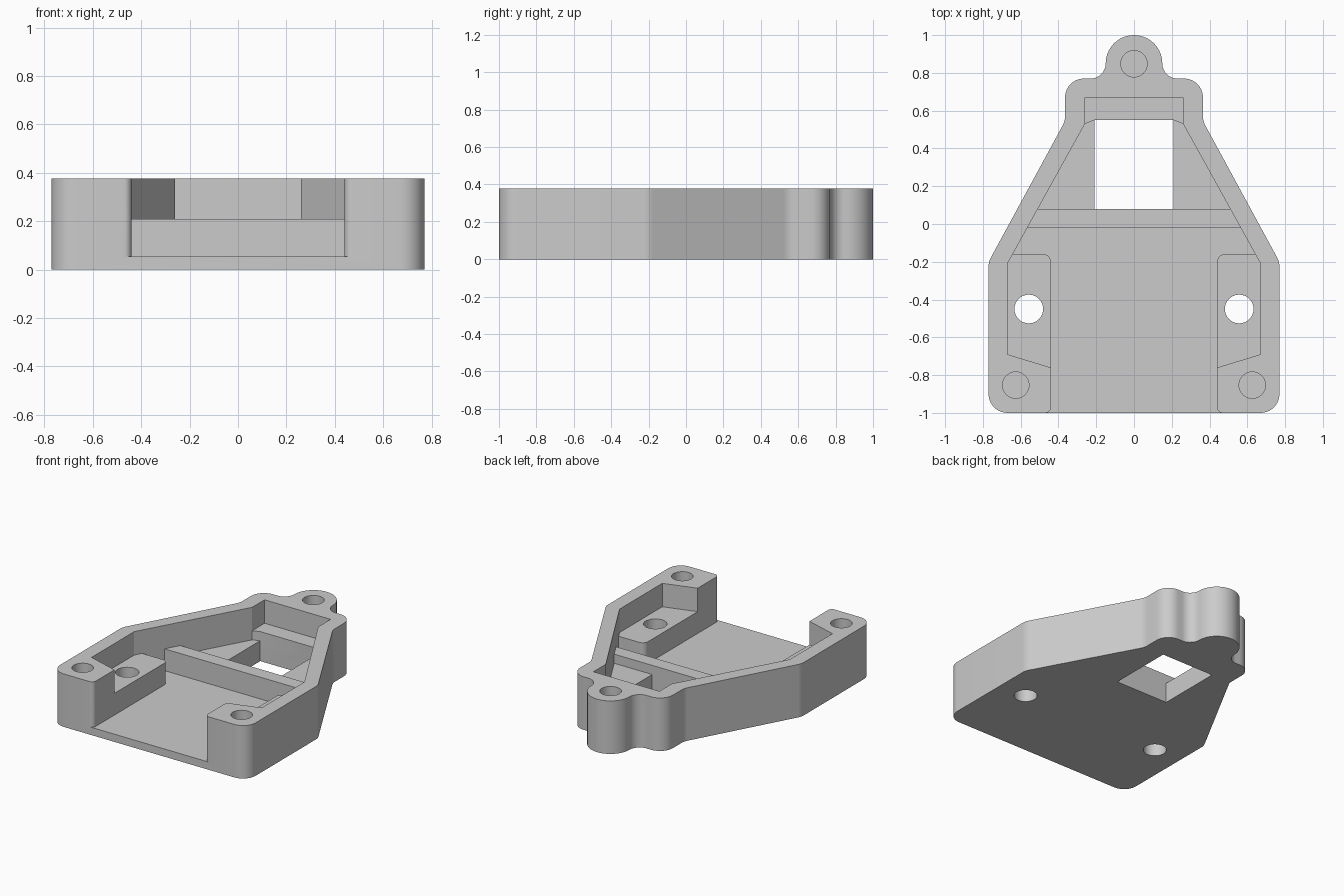
import bpy, bmesh, math
from mathutils import Vector

HEIGHT, FLOOR, SHELF, SIDE = 0.377, 0.055, 0.21, 0.145
ABOVE, BELOW = 0.6, -0.2

cube = bpy.data.objects.get("Cube")
if cube:
    bpy.data.objects.remove(cube, do_unlink=True)

grey = bpy.data.materials.new("light grey plastic")
grey.use_nodes = True
colour = (0.6, 0.6, 0.6, 1)
grey.diffuse_color = colour
grey.node_tree.nodes["Principled BSDF"].inputs["Base Color"].default_value = colour


def mirrored(half):
    """Close a right-hand half profile of (x, y, corner radius) with its mirror image."""
    return half + [(-x, y, r) for x, y, r in reversed(half)]


def rounded(corners, steps=10):
    """Replace every corner that has a radius by a tangent arc."""
    out = []
    for i, (x, y, r) in enumerate(corners):
        p = Vector((x, y))
        if r == 0:
            arc = [p]
        else:
            a = (Vector(corners[i - 1][:2]) - p).normalized()
            b = (Vector(corners[(i + 1) % len(corners)][:2]) - p).normalized()
            half = a.angle(b) / 2
            centre = p + (a + b).normalized() * r / math.sin(half)
            start = p + a * r / math.tan(half) - centre
            end = p + b * r / math.tan(half) - centre
            sweep = start.angle_signed(end)
            arc = []
            for k in range(steps + 1):
                t = -sweep * k / steps
                c, s = math.cos(t), math.sin(t)
                arc.append(centre + Vector((start.x * c - start.y * s,
                                            start.x * s + start.y * c)))
        for q in arc:
            if not out or (q - out[-1]).length > 1e-4:
                out.append(q)
    if (out[0] - out[-1]).length < 1e-4:
        out.pop()
    return out


def prism(name, points, bottom, top):
    """Extrude a flat profile between two heights."""
    bm = bmesh.new()
    face = bm.faces.new([bm.verts.new((p[0], p[1], bottom)) for p in points])
    moved = bmesh.ops.extrude_face_region(bm, geom=[face])["geom"]
    verts = [v for v in moved if isinstance(v, bmesh.types.BMVert)]
    bmesh.ops.translate(bm, verts=verts, vec=(0, 0, top - bottom))
    bmesh.ops.recalc_face_normals(bm, faces=bm.faces)
    mesh = bpy.data.meshes.new(name)
    bm.to_mesh(mesh)
    bm.free()
    obj = bpy.data.objects.new(name, mesh)
    bpy.context.collection.objects.link(obj)
    mesh.materials.append(grey)
    return obj


def cut(points, bottom, top=ABOVE):
    """Subtract a prism from the bracket."""
    cutter = prism("cutter", points, bottom, top)
    mod = bracket.modifiers.new("cut", "BOOLEAN")
    mod.operation, mod.solver, mod.object = "DIFFERENCE", "EXACT", cutter
    bpy.context.view_layer.objects.active = bracket
    bpy.ops.object.modifier_apply(modifier=mod.name)
    bpy.data.objects.remove(cutter, do_unlink=True)


def circle(x, y, r, n=40):
    return [(x + r * math.cos(math.tau * i / n), y + r * math.sin(math.tau * i / n))
            for i in range(n)]


def wall(y):
    """Point on the slanted inner wall at depth y."""
    return (0.67 - (y + 0.21) * 0.41 / 0.74, y, 0)


# Outer body with rounded feet, shoulders and a lug at the back
bracket = prism("bracket_body", rounded(mirrored([
    (0.77, -1, 0.1), (0.77, -0.2, 0.1), (0.365, 0.545, 0.1),
    (0.365, 0.77, 0.1), (0.15, 0.77, 0.08), (0.15, 1, 0.15)])), 0, HEIGHT)

# Open front mouth between the two corner posts
mouth = [(0.47, -1.1, 0), (0.47, -1, 0), (0.44, -1, 0.03)]

# Upper cavity, down to the pads, cross bar and back ledge
cut(rounded(mirrored(mouth + [
    (0.44, -0.76, 0), (0.67, -0.69, 0), wall(-0.21), wall(0.53), (0.26, 0.67, 0)])), SHELF)

# Front floor around the pads
cut(rounded(mirrored(mouth + [(0.44, -0.16, 0.04), wall(-0.16), wall(-0.02)])), FLOOR)

# Lower side shelves behind the cross bar
cut(rounded(mirrored([wall(0.08), wall(0.53), (0.21, 0.55, 0)])), SIDE)

# Rectangular window through the base
cut([(-0.21, 0.08), (0.21, 0.08), (0.21, 0.55), (-0.21, 0.55)], BELOW)

# Through holes in the pads, blind holes in the posts and lug
for side in (-1, 1):
    cut(circle(side * 0.557, -0.45, 0.076), BELOW)
    cut(circle(side * 0.626, -0.853, 0.07), FLOOR)
cut(circle(0, 0.848, 0.07), FLOOR)

# Smooth the round walls, keep the edges crisp
bpy.ops.object.select_all(action="DESELECT")
bracket.select_set(True)
bpy.context.view_layer.objects.active = bracket
bpy.ops.object.shade_smooth_by_angle(angle=math.radians(25))
